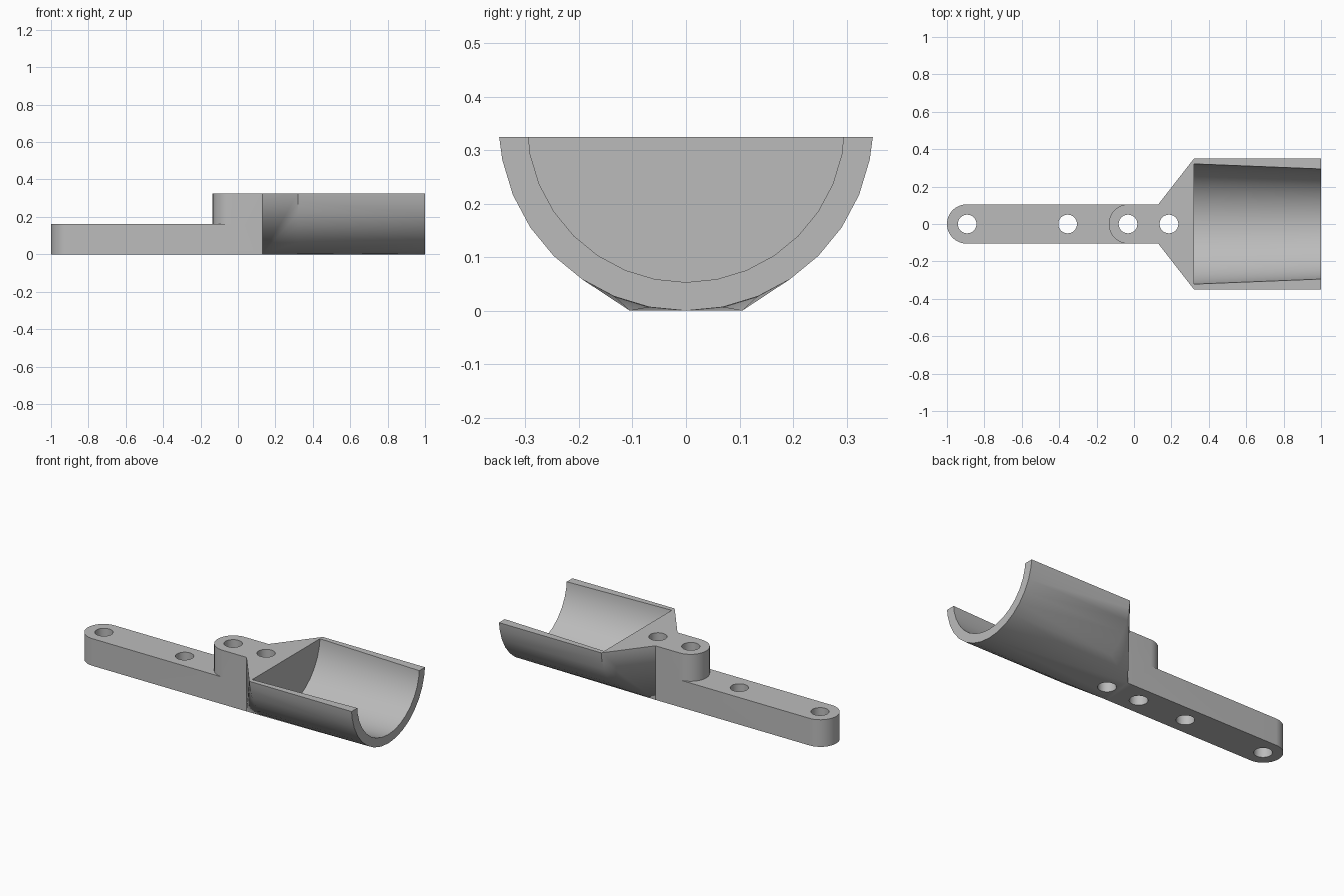
import bpy, bmesh, math
from math import sin, cos, pi, radians

if "Cube" in bpy.data.objects:
    bpy.data.objects.remove(bpy.data.objects["Cube"])

TOP, ARM_TOP, HALF = 0.325, 0.163, 0.105
NECK, WALL, RADIUS = 0.13, 0.32, 0.35

grey = bpy.data.materials.new("plain grey")
grey.use_nodes = True
colour = (0.5, 0.5, 0.5, 1)
grey.diffuse_color = colour
grey.node_tree.nodes["Principled BSDF"].inputs["Base Color"].default_value = colour


def finish(name, bm):
    bmesh.ops.recalc_face_normals(bm, faces=bm.faces)
    mesh = bpy.data.meshes.new(name)
    bm.to_mesh(mesh)
    bm.free()
    mesh.materials.append(grey)
    obj = bpy.data.objects.new(name, mesh)
    bpy.context.collection.objects.link(obj)
    return obj


def round_ended_bar(name, x_start, x_end, height):
    """Bar with a half-round end at x_start and a square end at x_end."""
    bm = bmesh.new()
    arc = [pi / 2 + pi * i / 24 for i in range(25)]
    outline = [(x_start + HALF + HALF * cos(a), HALF * sin(a)) for a in arc]
    outline += [(x_end, -HALF), (x_end, HALF)]
    face = bm.faces.new([bm.verts.new((x, y, 0)) for x, y in outline])
    out = bmesh.ops.extrude_face_region(bm, geom=[face])
    verts = [v for v in out["geom"] if isinstance(v, bmesh.types.BMVert)]
    bmesh.ops.translate(bm, verts=verts, vec=(0, 0, height))
    return finish(name, bm)


def combine(target, tool, operation):
    mod = target.modifiers.new(operation.title(), "BOOLEAN")
    mod.operation, mod.object, mod.solver = operation, tool, "EXACT"
    bpy.ops.object.select_all(action="DESELECT")
    bpy.context.view_layer.objects.active = target
    target.select_set(True)
    bpy.ops.object.modifier_apply(modifier=mod.name)
    bpy.data.objects.remove(tool)


# Cradle: hull from the square neck to the half-round trough
bm = bmesh.new()
for y in (-HALF, HALF):
    for z in (0, TOP):
        bm.verts.new((NECK, y, z))
limit = math.acos((RADIUS - TOP) / RADIUS)
angles = [radians(11.25 * i) for i in range(-7, 8)] + [-limit, limit]
for x in (WALL, 1):
    for a in angles:
        bm.verts.new((x, RADIUS * sin(a), RADIUS - RADIUS * cos(a)))
hull = bmesh.ops.convex_hull(bm, input=bm.verts)
bmesh.ops.dissolve_limit(bm, angle_limit=0.001, verts=bm.verts, edges=bm.edges)
bracket = finish("cradle_bracket", bm)

# Tapered hollow of the trough, overshooting the open end
bm = bmesh.new()
rings = []
for x in (WALL, 1.1):
    r = 0.324 - (x - WALL) * 0.04
    rings.append([bm.verts.new((x, r * sin(2 * pi * i / 32), RADIUS - r * cos(2 * pi * i / 32)))
                  for i in range(32)])
for i in range(32):
    j = (i + 1) % 32
    bm.faces.new((rings[0][i], rings[0][j], rings[1][j], rings[1][i]))
for ring in rings:
    bm.faces.new(ring)
combine(bracket, finish("hollow_cutter", bm), "DIFFERENCE")

# Raised block and long arm
combine(bracket, round_ended_bar("raised_block", -0.135, NECK, TOP), "UNION")
combine(bracket, round_ended_bar("arm", -1, 0.1, ARM_TOP), "UNION")

# Screw holes
for x in (-0.892, -0.355, -0.032, 0.187):
    bm = bmesh.new()
    bmesh.ops.create_cone(bm, cap_ends=True, segments=32, radius1=0.05, radius2=0.05, depth=1)
    bmesh.ops.translate(bm, verts=bm.verts, vec=(x, 0, 0.2))
    combine(bracket, finish("hole_cutter", bm), "DIFFERENCE")

bpy.ops.object.shade_smooth_by_angle(angle=radians(30))
